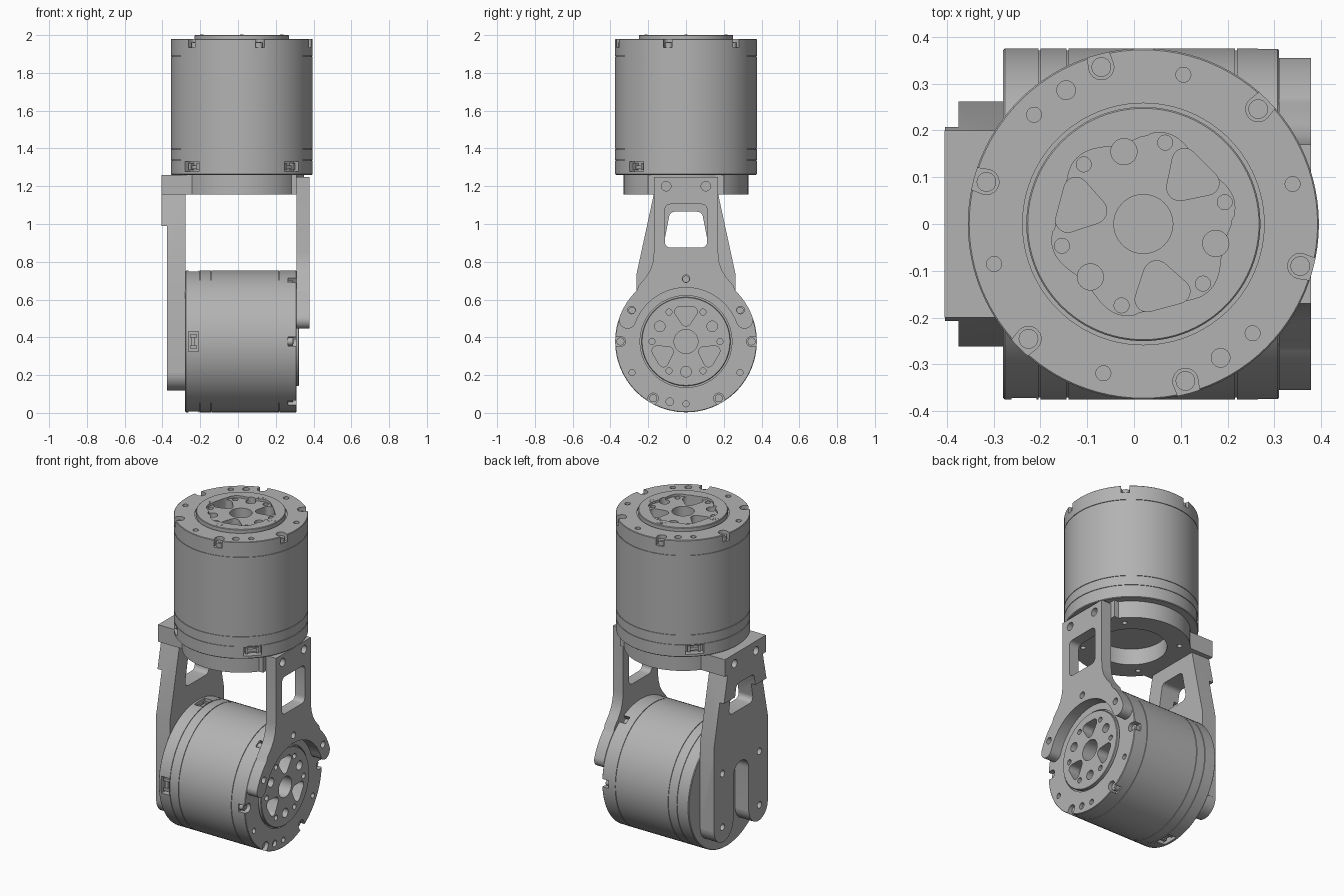
import bpy, bmesh
from math import cos, sin, radians
from mathutils import Matrix, Vector
from mathutils.geometry import convex_hull_2d

if "Cube" in bpy.data.objects:
    bpy.data.objects.remove(bpy.data.objects["Cube"])

grey = bpy.data.materials.new("plain grey metal")
grey.use_nodes = True
COLOUR = (0.45, 0.45, 0.45, 1)
grey.diffuse_color = COLOUR
grey.node_tree.nodes["Principled BSDF"].inputs["Base Color"].default_value = COLOUR

UP = Matrix.Identity(4)
# Sideways frame: local x, y, z become world y, z, x
SIDE = Matrix(((0, 0, 1, 0), (1, 0, 0, 0), (0, 1, 0, 0), (0, 0, 0, 1)))
parts = []


def polar(r, deg):
    return (r * cos(radians(deg)), r * sin(radians(deg)))


def arc(cx, cy, r, a, b, n=16):
    return [(cx + r * cos(radians(a + (b - a) * i / n)),
             cy + r * sin(radians(a + (b - a) * i / n))) for i in range(n + 1)]


def circle(r, at=(0, 0), n=24):
    return arc(at[0], at[1], r, 0, 360 - 360 / n, n - 1)


def rounded(circles, turn=0):
    """Rounded outline wrapped around several (x, y, r) circles."""
    pts = [Vector(p) for x, y, r in circles for p in circle(r, (x, y), 20)]
    rot = Matrix.Rotation(radians(turn), 2)
    return [tuple(rot @ pts[i]) for i in convex_hull_2d(pts)]


def turned(pts, deg):
    rot = Matrix.Rotation(radians(deg), 2)
    return [tuple(rot @ Vector(p)) for p in pts]


def rect(x0, x1, y0, y1):
    return [(x0, y0), (x1, y0), (x1, y1), (x0, y1)]


def prism(bm, pts, z0, z1):
    low = [bm.verts.new((x, y, z0)) for x, y in pts]
    high = [bm.verts.new((x, y, z1)) for x, y in pts]
    faces = [bm.faces.new(low), bm.faces.new(high)]
    for i in range(len(pts)):
        j = (i + 1) % len(pts)
        faces.append(bm.faces.new((low[i], low[j], high[j], high[i])))
    bmesh.ops.recalc_face_normals(bm, faces=faces)


def solid(prisms):
    bm = bmesh.new()
    for p in prisms:
        prism(bm, *p)
    return bm


def lathe(profile, n=96):
    bm = bmesh.new()
    vs = [bm.verts.new((r, 0, z)) for r, z in profile]
    edges = [bm.edges.new(e) for e in zip(vs, vs[1:])]
    bmesh.ops.spin(bm, geom=vs + edges, axis=(0, 0, 1), cent=(0, 0, 0),
                   angle=radians(360), steps=n, use_merge=True)
    bmesh.ops.remove_doubles(bm, verts=bm.verts, dist=1e-5)
    bmesh.ops.recalc_face_normals(bm, faces=bm.faces)
    return bm


def make(name, bm, frame, cuts=()):
    def to_object(label, b):
        me = bpy.data.meshes.new(label)
        b.transform(frame)
        b.to_mesh(me)
        b.free()
        ob = bpy.data.objects.new(label, me)
        bpy.context.collection.objects.link(ob)
        return ob
    ob = to_object(name, bm)
    if cuts:
        cutter = to_object(name + "_cutter", solid(cuts))
        mod = ob.modifiers.new("cut", "BOOLEAN")
        mod.object, mod.solver, mod.use_self = cutter, "EXACT", True
        dg = bpy.context.evaluated_depsgraph_get()
        done = bpy.data.meshes.new_from_object(ob.evaluated_get(dg))
        ob.modifiers.clear()
        ob.data = done
        bpy.data.objects.remove(cutter)
    ob.data.materials.clear()
    ob.data.materials.append(grey)
    parts.append(ob)


def motor(name, frame, length, hub_r, hub_h, screw_turn, hub_turn, plugs, lobed):
    R, g, top = 0.375, 0.004, length + hub_h
    # Housing with fine seam grooves and a raised output hub
    outline = [(0, 0), (R - g, 0), (R, 0.004)]
    for z in (0.08, 0.14, length - 0.09):
        outline += [(R, z - g), (R - g, z - g), (R - g, z), (R, z)]
    outline += [(R, length - 0.003), (R - 0.003, length), (hub_r + 0.008, length),
                (hub_r + 0.008, length - 0.008), (hub_r, length - 0.008),
                (hub_r, top - 0.003), (hub_r - 0.003, top), (0, top)]
    cuts, extras = [], []
    for k in range(6):
        a = screw_turn + 60 * k
        # Rim notches, each with a socket screw
        cuts.append((rounded([(0.347, 0, 0.027), (0.41, 0, 0.02)], a), length - 0.045, length + 0.1))
        seat = polar(0.347, a)
        extras.append((circle(0.021, seat), length - 0.05, length - 0.02))
        extras.append((circle(0.011, seat, 6), length - 0.02, length - 0.017))
        cuts.append((circle(0.016, polar(0.33, a + 30)), length - 0.03, length + 0.1))
    for a in (75, 255):
        cuts.append((circle(0.02, polar(0.33, screw_turn + a)), length - 0.02, length + 0.1))
    # Hub: centre bore, pockets and bolt holes
    floor = top - 0.014 if lobed else top
    cuts.append((circle(0.063, n=40), top - 0.09, top + 0.1))
    for k in range(6):
        a = hub_turn + 60 * k
        if k % 2 == 0:
            pocket = [(0.11, 0, 0.028), (0.158, 0.034, 0.026), (0.158, -0.034, 0.026)]
            cuts.append((rounded(pocket, a), top - 0.07, top + 0.1))
        else:
            cuts.append((circle(0.028, polar(0.16, a)), top - 0.06, top + 0.1))
        cuts.append((circle(0.016, polar(0.18, a + 30)), top - 0.04, top + 0.1))
    if lobed:
        ring = []
        for i in range(144):
            a = i * 2.5
            ring.append(polar(0.188 + 0.012 * cos(radians(6 * (a - hub_turn - 30))), a))
        cuts.append((ring, floor, top + 0.1))
        for k in range(4):
            seat = polar(0.212, 90 * k)
            extras.append((circle(0.025, seat), top - 0.03, top + 0.001))
            extras.append((circle(0.009, seat, 6), top, top + 0.002))
    # Side connectors
    for a in plugs:
        cuts.append((turned(rect(0.335, 0.42, -0.052, 0.052), a), 0.018, 0.072))
        extras.append((turned(rect(0.33, 0.352, -0.035, 0.035), a), 0.03, 0.05))
        for t in (-0.03, 0.03):
            extras.append((turned(rect(0.33, 0.36, t - 0.008, t + 0.008), a), 0.025, 0.062))
    make(name + "_housing", lathe(outline), frame, cuts)
    make(name + "_screws_and_plugs", solid(extras), frame)


motor("upper_motor", Matrix.Translation((0.02, 0, 1.26)), 0.72, 0.25, 0.02,
      45, 45, (135, 225, 315), True)
motor("lower_motor", Matrix.Translation((-0.28, 0, 0.378)) @ SIDE, 0.59, 0.235, 0.012,
      0, 90, (90, 180, 270), False)

# Mounting plate: round flange with a crossbar
bolts = [(circle(0.015, (0.02 + x, y)), 1.1, 1.2) for x in (-0.2, 0.2) for y in (-0.18, 0.18)]
bore = [(circle(0.2, (0.02, 0), 64), 1.1, 1.255)]
make("mount_flange", solid([(circle(0.33, (0.02, 0), 96), 1.155, 1.262)]), UP, bore + bolts)
bar_holes = [(circle(0.025, (y, 1.2)), -0.5, -0.36) for y in (-0.105, 0.105)]
make("left_bar_end", solid([(rect(-0.2, 0.2, 1.155, 1.26), -0.405, -0.22)]), SIDE, bar_holes)
make("right_bar_end", solid([(rect(-0.2, 0.2, 1.155, 1.26), 0.24, 0.311)]), SIDE)


def mirrored(half):
    return half + [(-y, z) for y, z in reversed(half)]


# Curved yoke arm over the output face
C = 0.378
half = [(0.17, 1.25), (0.17, 0.85), (0.175, 0.8), (0.19, 0.755), (0.215, 0.715), (0.25, 0.675)]
half += arc(0, C, 0.375, 46, 20, 12)
tip = polar(0.33, 20)
half += arc(tip[0], C + tip[1], 0.045, 10, -150, 10)
half += arc(0, C, 0.285, 22, 89, 24)
corners = [(y, z, 0.03) for y in (-0.082, 0.082) for z in (0.905, 1.075)]
arm_cuts = [(rounded(corners), 0.2, 0.5)]
arm_cuts += [(circle(0.02, (polar(0.333, a)[0], C + polar(0.333, a)[1])), 0.2, 0.5) for a in (30, 90, 150)]
arm_cuts += [(circle(0.025, (y, 1.2)), 0.34, 0.5) for y in (-0.105, 0.105)]
make("output_arm", solid([(mirrored(half), 0.31, 0.378)]), SIDE, arm_cuts)

# Forked arm on the rear of the lower motor
half = [(0.17, 1.16), (0.262, 0.735), (0.262, 0.21)]
half += arc(0.17, 0.21, 0.091, 0, -180, 20) + [(0.075, 0.21)]
half += arc(0, 0.48, 0.075, 0, 88, 10)
corners = [(-0.085, 0.905, 0.03), (0.085, 0.905, 0.03), (-0.06, 1.035, 0.03), (0.06, 1.035, 0.03)]
fork_cuts = [(rounded(corners), -0.5, -0.2), (rect(-0.4, 0.4, 0, 0.99), -0.5, -0.375)]
fork_cuts += [(circle(0.02, (y, C + z)), -0.5, -0.33) for y in (-0.18, 0.18) for z in (-0.165, 0.165)]
make("fork_arm", solid([(mirrored(half), -0.404, -0.279)]), SIDE, fork_cuts)

# Smooth round walls, crisp edges
bpy.ops.object.select_all(action="DESELECT")
for ob in parts:
    ob.select_set(True)
bpy.context.view_layer.objects.active = parts[0]
bpy.ops.object.shade_smooth_by_angle(angle=radians(30))
